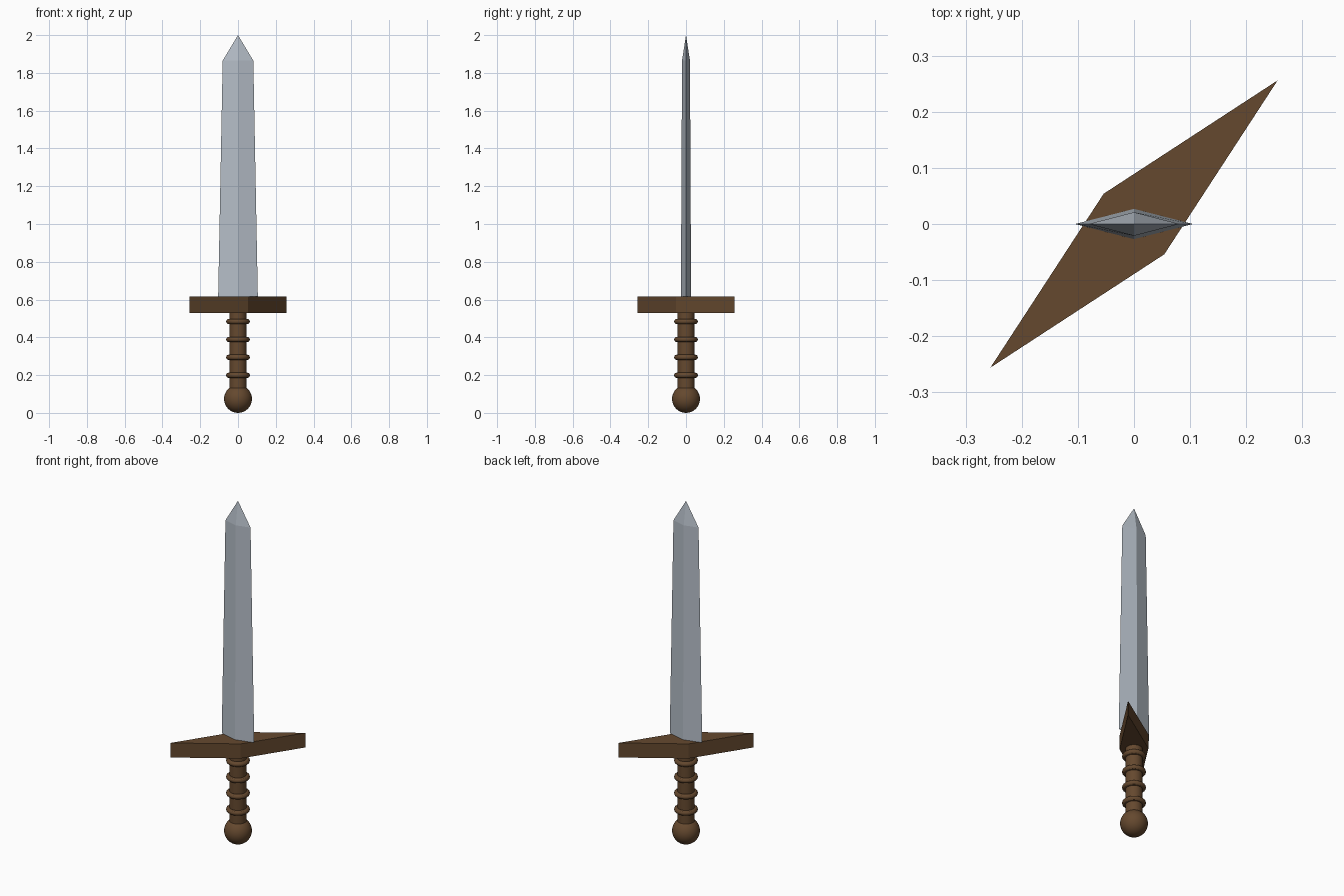
import bpy, bmesh

if "Cube" in bpy.data.objects:
    bpy.data.objects.remove(bpy.data.objects["Cube"])


def material(name, rgb):
    m = bpy.data.materials.new(name)
    m.use_nodes = True
    m.diffuse_color = (*rgb, 1)
    m.node_tree.nodes["Principled BSDF"].inputs["Base Color"].default_value = (*rgb, 1)
    return m


steel = material("steel", (0.46, 0.51, 0.57))
wood = material("brown wood", (0.13, 0.066, 0.028))


def loft(name, rings, mat):
    """Flat-faced solid through stacked rings of equal length."""
    bm = bmesh.new()
    loops = [[bm.verts.new(p) for p in ring] for ring in rings]
    n = len(loops[0])
    for low, high in zip(loops, loops[1:]):
        for i in range(n):
            j = (i + 1) % n
            bm.faces.new((low[i], low[j], high[j], high[i]))
    bm.faces.new(loops[0][::-1])
    bm.faces.new(loops[-1])
    bmesh.ops.remove_doubles(bm, verts=bm.verts, dist=0.0005)
    bmesh.ops.recalc_face_normals(bm, faces=bm.faces)
    me = bpy.data.meshes.new(name)
    bm.to_mesh(me)
    bm.free()
    me.materials.append(mat)
    ob = bpy.data.objects.new(name, me)
    bpy.context.collection.objects.link(ob)


def finish(name, mat):
    ob = bpy.context.object
    ob.name = name
    ob.data.materials.append(mat)
    bpy.ops.object.shade_smooth_by_angle()


def diamond(w, d, z):
    return [(w, 0, z), (0, d, z), (-w, 0, z), (0, -d, z)]


# Blade: tapering diamond section closing to a point
loft("blade", [diamond(0.105, 0.027, 0.615), diamond(0.081, 0.021, 1.865),
               diamond(0.0001, 0.0001, 2.0)], steel)

# Crossguard: long rhombus set along the diagonal
a, b = 0.256, 0.054
loft("crossguard", [[(a, a, z), (-b, b, z), (-a, -a, z), (b, -b, z)]
                    for z in (0.53, 0.615)], wood)

# Grip
bpy.ops.mesh.primitive_cylinder_add(vertices=32, radius=0.045, depth=0.43,
                                    location=(0, 0, 0.325))
finish("grip", wood)

# Rings around the grip
for i in range(4):
    bpy.ops.mesh.primitive_torus_add(major_segments=48, minor_segments=12,
                                     major_radius=0.049, minor_radius=0.014,
                                     location=(0, 0, 0.199 + 0.095 * i))
    finish("grip_ring", wood)

# Pommel
bpy.ops.mesh.primitive_uv_sphere_add(segments=32, ring_count=16, radius=0.074,
                                     location=(0, 0, 0.074))
finish("pommel", wood)
